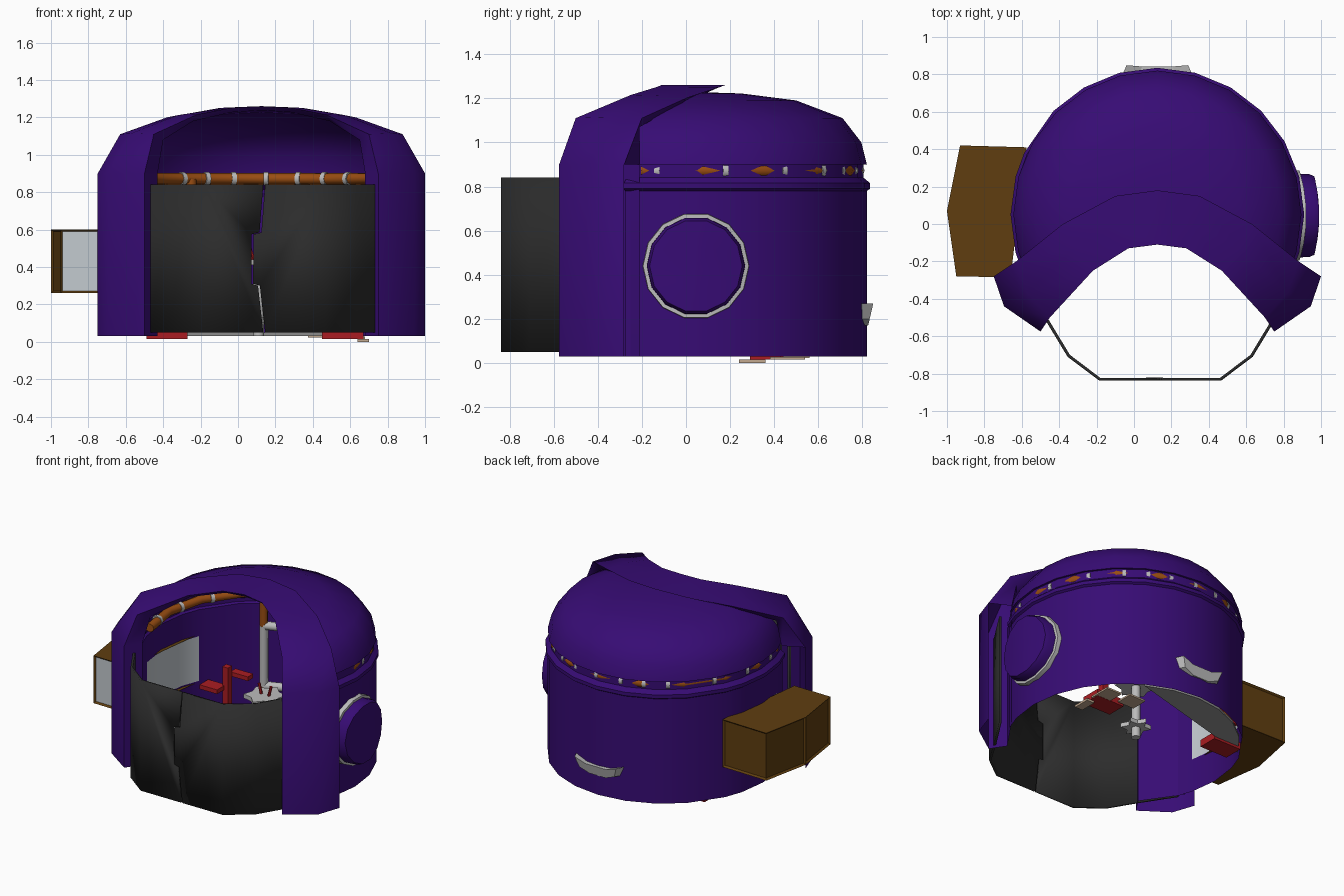
import bpy, bmesh, math
from mathutils import Vector

if "Cube" in bpy.data.objects:
    bpy.data.objects.remove(bpy.data.objects["Cube"])

CX, CY = 0.125, 0.05            # axis of the round room


def material(name, rgb):
    m = bpy.data.materials.new(name)
    m.diffuse_color = (*rgb, 1)
    m.use_nodes = True
    m.node_tree.nodes["Principled BSDF"].inputs["Base Color"].default_value = m.diffuse_color
    return m


PURPLE = material("purple", (0.038, 0.0035, 0.175))
BLACK = material("charcoal", (0.025, 0.025, 0.025))
BROWN = material("brown", (0.115, 0.048, 0.005))
ORANGE = material("copper", (0.32, 0.075, 0.006))
RED = material("red", (0.4, 0.012, 0.016))
SILVER = material("silver", (0.5, 0.5, 0.5))
WHITE = material("pale_glass", (0.55, 0.59, 0.63))
GREY = material("floor_grey", (0.3, 0.3, 0.3))
TAN = material("tan", (0.55, 0.4, 0.28))


def mesh(name, verts, faces, *mats, smooth=None, solid=0):
    bm = bmesh.new()
    vs = [bm.verts.new(v) for v in verts]
    for f in faces:
        bm.faces.new([vs[i] for i in f])
    bmesh.ops.recalc_face_normals(bm, faces=bm.faces[:])
    me = bpy.data.meshes.new(name)
    bm.to_mesh(me)
    bm.free()
    ob = bpy.data.objects.new(name, me)
    bpy.context.collection.objects.link(ob)
    for m in mats:
        me.materials.append(m)
    if smooth:
        me.shade_smooth()
        me.set_sharp_from_angle(angle=math.radians(smooth))
    if solid:
        s = ob.modifiers.new("thickness", 'SOLIDIFY')
        s.thickness = solid
    return ob


def polar(r, deg, z):
    a = math.radians(deg)
    return (CX + r * math.cos(a), CY + r * math.sin(a), z)


def grid_faces(rows, cols, closed=False):
    return [(i * cols + j, i * cols + (j + 1) % cols, (i + 1) * cols + (j + 1) % cols, (i + 1) * cols + j)
            for i in range(rows - 1) for j in range(cols if closed else cols - 1)]


def tube(name, path, radius, mat, sides=8):
    pts = [Vector(p) for p in path]
    verts = []
    for i, p in enumerate(pts):
        t = (pts[min(i + 1, len(pts) - 1)] - pts[max(i - 1, 0)]).normalized()
        u = t.cross(Vector((0, 0, 1)) if abs(t.z) < 0.9 else Vector((1, 0, 0))).normalized()
        w = t.cross(u)
        for k in range(sides):
            a = 2 * math.pi * k / sides
            verts.append(p + (u * math.cos(a) + w * math.sin(a)) * radius)
    n = len(verts)
    caps = [tuple(range(sides)), tuple(range(n - sides, n))]
    return mesh(name, verts, grid_faces(len(pts), sides, True) + caps, mat, smooth=50)


def prism(name, poly, z0, z1, mat):
    n = len(poly)
    verts = [(x, y, z) for z in (z0, z1) for x, y in poly]
    return mesh(name, verts, grid_faces(2, n, True) + [tuple(range(n)), tuple(range(n, 2 * n))], mat)


def box(name, c, s, mat):
    x, y, z = (v / 2 for v in s)
    return prism(name, [(c[0] - x, c[1] - y), (c[0] + x, c[1] - y), (c[0] + x, c[1] + y), (c[0] - x, c[1] + y)],
                 c[2] - z, c[2] + z, mat)


# Round wall with rim and groove; the pane behind the bay window is pale
angles = [-25] + [15 * k for k in range(-1, 14)] + [205]
angles[angles.index(150)] = 155
prof = [(.77, .03), (.77, .27), (.77, .59), (.77, .78), (.785, .79), (.785, .815), (.755, .84), (.755, .9), (.77, .9)]
n = len(angles)
wall = mesh("round_wall", [polar(r, a, z) for r, z in prof for a in angles],
            grid_faces(len(prof), n), PURPLE, WHITE, smooth=30)
for f in wall.data.polygons:
    side = math.degrees(math.atan2(f.center.y - CY, f.center.x - CX)) % 360
    f.material_index = int(.3 < f.center.z < .58 and 155 < side < 195)

# Domed roof, trimmed along two upright planes under the hood
dprof = [(.77, .9), (.745, 1.0), (.66, 1.11), (.45, 1.19), (.2, 1.222)]
verts = [polar(r, 15 * k, z) for r, z in dprof for k in range(24)] + [(CX, CY, 1.228)]
faces = grid_faces(5, 24, True) + [(96 + k, 96 + (k + 1) % 24, 120) for k in range(24)]
dome = mesh("dome_roof", verts, faces, PURPLE)
bm = bmesh.new()
bm.from_mesh(dome.data)
for co, no in (((CX, 0, 0), (1, 0, 0)), ((CX, CY, 0), (.33, -.695, 0))):
    geom = bm.verts[:] + bm.edges[:] + bm.faces[:]
    bmesh.ops.bisect_plane(bm, geom=geom, plane_co=co, plane_no=no, clear_outer=True)
half = bmesh.ops.duplicate(bm, geom=bm.verts[:] + bm.edges[:] + bm.faces[:])["geom"]
for v in half:
    if isinstance(v, bmesh.types.BMVert):
        v.co.x = 2 * CX - v.co.x
bmesh.ops.remove_doubles(bm, verts=bm.verts[:], dist=.001)
bmesh.ops.recalc_face_normals(bm, faces=bm.faces[:])
bm.to_mesh(dome.data)
bm.free()
dome.data.shade_smooth()
dome.data.set_sharp_from_angle(angle=math.radians(40))

# Arched hood: outer back, outer middle, outer front, inner front, inner back
leg = [(-.75, -.28), (-.695, -.44), (-.5, -.575), (-.43, -.47), (-.61, -.21)]
sec = [[(x, y, z) for x, y in leg] for z in (.03, .9)]
sec += [[(-.63, -.2, 1.11), (-.57, -.37, 1.115), (-.45, -.5, 1.11), (-.4, -.42, 1.08), (-.57, -.21, 1.07)],
        [(-.38, 0, 1.2), (-.32, -.13, 1.212), (-.22, -.25, 1.215), (-.24, -.2, 1.18), (-.34, -.02, 1.175)],
        [(-.1, .15, 1.25), (-.07, 0, 1.252), (-.03, -.13, 1.252), (-.03, -.1, 1.228), (-.09, .05, 1.215)],
        [(CX, .18, 1.26), (CX, .03, 1.26), (CX, -.11, 1.26), (CX, -.09, 1.238), (CX, .06, 1.225)]]
sec += [[(2 * CX - x, y, z) for x, y, z in s] for s in sec[4::-1]]
hood = [f for f in grid_faces(11, 5, True) if not (f[0] % 5 == 4 and f[0] // 5 in (0, 9))]
mesh("entrance_hood", [p for s in sec for p in s], hood, PURPLE, smooth=50)

# Two sliding door panels with a stepped meeting edge
crack = [(.14, .05), (.112, .3), (.078, .31), (.078, .575), (.12, .585), (.14, .84)]
path = [(-.62, -.29), (-.47, -.52), (-.355, -.71), (-.185, -.838)]
for side in (1, -1):
    pts = [(x if side == 1 else .28 - x, y) for x, y in path]
    verts = [(x, y, z) for z in (.05, .84) for x, y in pts]
    k = len(verts)
    verts += [(x - side * .005, -.838, z) for x, z in crack]
    faces = grid_faces(2, 4) + [(3, *range(k, k + 6), 7)]
    mesh("door_left" if side == 1 else "door_right", verts, faces, BLACK, smooth=45, solid=.016)

# Bay window box on the left with recessed sides and a pale front end
poly = [(-.575, .41), (-.93, .42), (-1, .07), (-.95, -.28), (-.66, -.285)]
bay = prism("bay_window", poly, .26, .6, BROWN)
bay.data.materials.append(WHITE)
bm = bmesh.new()
bm.from_mesh(bay.data)
bm.normal_update()
inner = [f for f in bm.faces if f.normal.x > .5]
bmesh.ops.delete(bm, geom=inner, context='FACES')
sides = [f for f in bm.faces if abs(f.normal.z) < .5]
bmesh.ops.inset_individual(bm, faces=sides, thickness=.016, depth=-.012)
for f in sides:
    f.material_index = int(f.normal.y < -.8)
bm.to_mesh(bay.data)
bm.free()


# Round hatch on the right, curved with the wall, and its pale ring
def on_wall(r, k, bend, seg=14):
    a = 2 * math.pi * k / seg
    y = r * math.cos(a)
    return (CX + math.sqrt(bend * bend - y * y), .045 + y, .44 + r * math.sin(a))


def wall_disc(name, rings, mat, cap):
    verts = [on_wall(r, k, b) for r, b in rings for k in range(14)]
    faces = grid_faces(len(rings), 14, True)
    if cap:
        verts.append(on_wall(0, 0, rings[-1][1]))
        m = len(verts) - 1
        faces += [(m - 14 + k, m - 14 + (k + 1) % 14, m) for k in range(14)]
    return mesh(name, verts, faces, mat, smooth=30)


wall_disc("round_hatch", [(.224, .76), (.222, .84), (.21, .865), (.12, .865)], PURPLE, True)
wall_disc("hatch_ring", [(.242, .76), (.24, .797), (.2, .797)], SILVER, False)

# Wedge-shaped plate on the back
outline = [(-.2, .27), (-.1, .24), (.1, .24), (.2, .27), (.17, .2), (.08, .17), (-.08, .17), (-.17, .2)]
verts = [(CX + x, CY + math.sqrt(.77 ** 2 - x * x) - .02, z) for x, z in outline]
verts += [(CX + x * .82, .826 + (z - .17) * .23, z) for x, z in outline]
mesh("back_plate", verts, grid_faces(2, 8, True) + [tuple(range(8)), tuple(range(8, 16))], SILVER)

# Copper pipe inside the groove, poking through in places, with clamps
tube("ring_pipe", [polar(.73, a, .872) for a in range(-20, 201, 22)], .03, ORANGE)
for a in (-14, 10, 32, 50, 62, 74, 88, 102, 114, 126, 150, 170, 190):
    tube("pipe_clamp", [polar(.722, a - 1, .872), polar(.722, a + 1, .872)], .037, SILVER)

# Drop pipe with a pale square loop on the back-left wall
px, py = -.25, .65
tube("drop_pipe", [(px, py, .64), (px, py, .87)], .028, ORANGE)
tube("drop_pipe_foot", [(px, py, .05), (px, py, .22)], .028, ORANGE)
loop = [(px, py, .65), (px, py, .22), (px + .16, py + .06, .22), (px + .16, py + .06, .65), (px, py, .65)]
for p, q in zip(loop, loop[1:]):
    tube("loop_bar", [p, q], .03, SILVER)

# Floor plate along the back wall
arc = [polar(.75, a, 0)[:2] for a in range(60, 151, 15)]
prism("floor_plate", arc, .032, .05, GREY)

# Two red seats
for x, y, s in ((-.38, .42, 1), (.56, .36, -1)):
    box("seat_base", (x, y, .04), (.22, .14, .05), RED)
    box("seat_post", (x, y, .23), (.045, .045, .36), RED)
    box("seat_arm", (x - .08 * s, y - .05, .26), (.14, .1, .03), RED)
    box("seat_back", (x + .08 * s, y + .05, .35), (.14, .06, .03), RED)

# Tan floor slabs on the right
box("floor_slab_a", (.62, .46, .022), (.12, .16, .012), TAN)
box("floor_slab_b", (.44, .5, .028), (.13, .12, .012), TAN)
box("floor_slab_c", (.67, .3, .008), (.06, .12, .016), TAN)


# Centre pedestal with spread foot and top, and red levers
def star(big, small):
    return [(.11 + r * math.cos(math.pi * k / 6), .15 + r * math.sin(math.pi * k / 6))
            for k in range(12) for r in [big if k % 2 else small]]


tube("pedestal", [(.11, .15, .03), (.11, .15, .42)], .03, SILVER)
prism("pedestal_foot", star(.1, .06), .1, .13, SILVER)
prism("pedestal_top", star(.14, .1), .41, .44, SILVER)
for dx in (-.03, .03):
    tube("lever", [(.11 + dx, .15, .44), (.11 + dx * 1.6, .15, .51)], .01, RED, 6)
